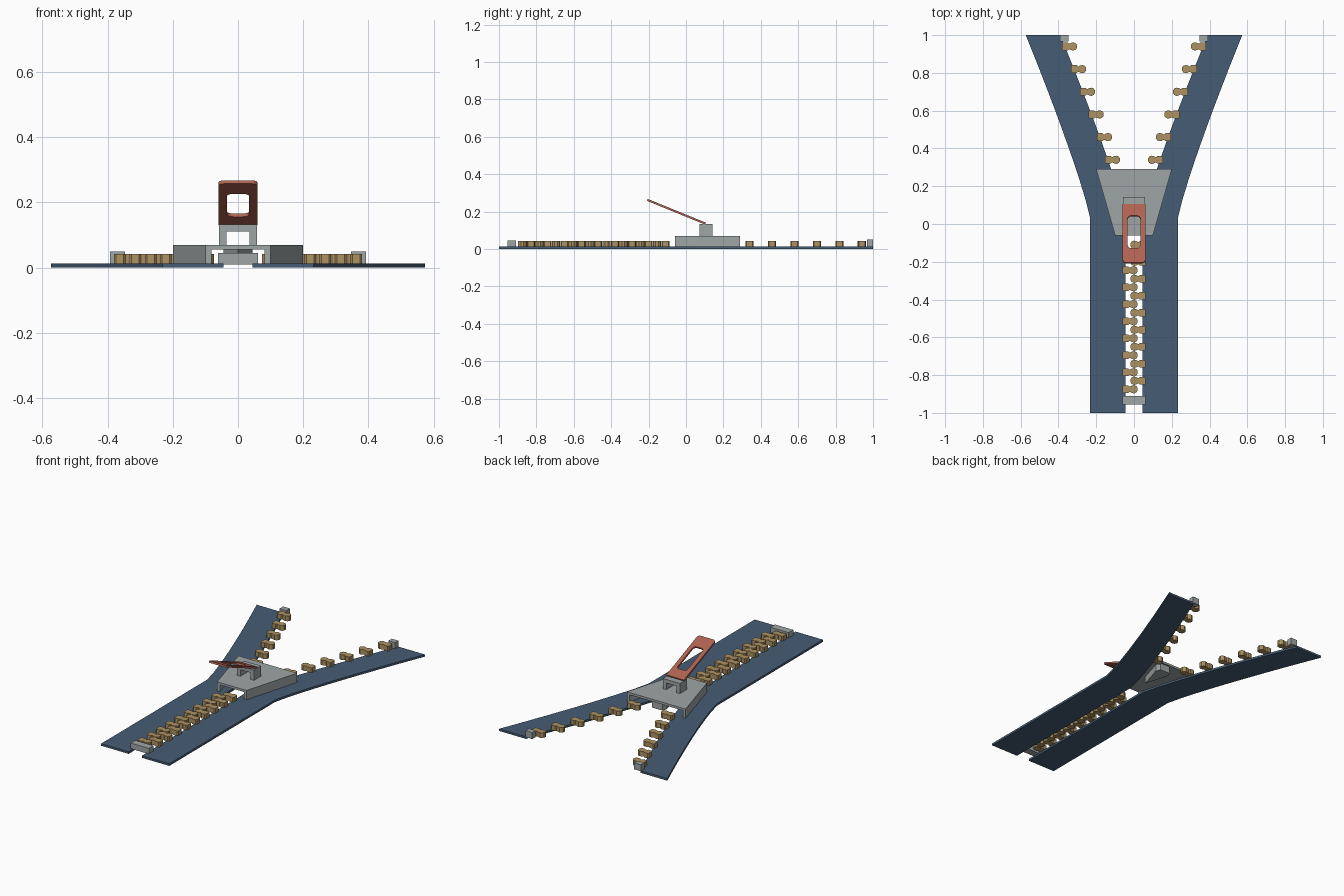
import bpy, bmesh, math
from mathutils import Matrix

cube = bpy.data.objects.get("Cube")
if cube:
    bpy.data.objects.remove(cube, do_unlink=True)


def material(name, rgb):
    m = bpy.data.materials.new(name)
    m.use_nodes = True
    m.diffuse_color = (*rgb, 1)
    bsdf = next(n for n in m.node_tree.nodes if n.type == 'BSDF_PRINCIPLED')
    bsdf.inputs["Base Color"].default_value = (*rgb, 1)
    return m


NAVY = material("navy fabric", (0.061, 0.109, 0.178))
GREY = material("grey metal", (0.345, 0.378, 0.378))
BRASS = material("brass", (0.413, 0.287, 0.122))
RED = material("red enamel", (0.434, 0.122, 0.082))


def finish(name, bm, mat):
    bmesh.ops.recalc_face_normals(bm, faces=bm.faces)
    mesh = bpy.data.meshes.new(name)
    bm.to_mesh(mesh)
    bm.free()
    mesh.materials.append(mat)
    obj = bpy.data.objects.new(name, mesh)
    bpy.context.collection.objects.link(obj)
    return obj


def extrude_up(bm, height):
    ext = bmesh.ops.extrude_face_region(bm, geom=bm.faces[:])
    verts = [g for g in ext["geom"] if isinstance(g, bmesh.types.BMVert)]
    bmesh.ops.translate(bm, verts=verts, vec=(0, 0, height))


def prism(name, points, z0, z1, mat):
    bm = bmesh.new()
    bm.faces.new([bm.verts.new((x, y, z0)) for x, y in points])
    extrude_up(bm, z1 - z0)
    return finish(name, bm, mat)


def box(name, x0, x1, y0, y1, z0, z1, mat):
    return prism(name, [(x0, y0), (x1, y0), (x1, y1), (x0, y1)], z0, z1, mat)


TAPE_TOP = 0.013
SPLIT = 0.03
SIDES = (("left", 1), ("right", -1))


def spread(y):
    """How far a tape has curved outward at y (0 to 1)."""
    return max(0, (y - SPLIT) / (1 - SPLIT)) ** 1.15


def inner_edge(y):
    return 0.045 + 0.345 * spread(y)


# Fabric tapes: straight below the slider, curving apart above it
for side, s in SIDES:
    bm = bmesh.new()
    rows = [-1] + [SPLIT + (1 - SPLIT) * i / 10 for i in range(11)]
    pairs = [(bm.verts.new((s * inner_edge(y), y, 0)),
              bm.verts.new((s * (0.232 + 0.341 * spread(y)), y, 0))) for y in rows]
    for (a, b), (c, d) in zip(pairs, pairs[1:]):
        bm.faces.new((a, b, d, c))
    extrude_up(bm, TAPE_TOP)
    finish(f"{side}_tape", bm, NAVY)


# Teeth: a clamped base, narrow neck and rounded head pointing inward
def tooth(name, s, y):
    e = inner_edge(y)
    half = [(0.015, 0.016), (0.009, 0.021), (-0.014, 0.021), (-0.02, 0.015), (-0.026, 0.015)]
    half += [(-0.043 + 0.022 * math.cos(math.radians(a)),
              0.022 * math.sin(math.radians(a))) for a in (60, 95, 130, 160)]
    outline = half + [(x, -w) for x, w in reversed(half)]
    prism(name, [(s * (e + x), y + w) for x, w in outline], TAPE_TOP - 0.002, 0.042, BRASS)


for side, s in SIDES:
    first = -0.83 if s > 0 else -0.875
    for i in range(9):
        tooth(f"{side}_closed_tooth_{i + 1}", s, first + 0.09 * i)
    for i in range(6):
        tooth(f"{side}_open_tooth_{i + 1}", s, 0.34 + 0.12 * i)

# Stops at the ends of the chain
box("bottom_stop", -0.062, 0.062, -0.955, -0.91, TAPE_TOP - 0.003, 0.045, GREY)
for side, s in SIDES:
    box(f"{side}_top_stop", s * 0.347, s * 0.393, 0.967, 1, TAPE_TOP - 0.003, 0.05, GREY)

# Slider: tapered top plate, flared side walls and a central divider
Y0, Y1, W0, W1 = -0.06, 0.29, 0.1, 0.2
prism("slider_plate", [(-W0, Y0), (W0, Y0), (W1, Y1), (-W1, Y1)], 0.056, 0.07, GREY)
for side, s in SIDES:
    prism(f"{side}_slider_wall", [(s * W0, Y0), (s * W1, Y1), (s * (W1 - 0.018), Y1),
                                  (s * (W0 - 0.018), Y0)], TAPE_TOP, 0.057, GREY)
prism("slider_divider", [(0, 0.1), (0.045, 0.25), (0.035, 0.28), (-0.035, 0.28),
                         (-0.045, 0.25)], TAPE_TOP, 0.057, GREY)

# Bridge that holds the pull tab
for side, s in SIDES:
    box(f"{side}_bridge_post", s * 0.035, s * 0.058, 0.073, 0.142, 0.069, 0.112, GREY)
box("bridge_bar", -0.058, 0.058, 0.073, 0.142, 0.111, 0.133, GREY)


# Pull tab: a slotted plate tilted up toward the front
def rounded(w, y0, y1, r_near, r_far, steps=4):
    pts = []
    corners = ((1, y0, 1, r_near, 0), (-1, y0, 1, r_near, 90),
               (-1, y1, -1, r_far, 180), (1, y1, -1, r_far, 270))
    for sx, y, sy, r, start in corners:
        for i in range(steps + 1):
            a = math.radians(start + 90 * i / steps)
            pts.append((sx * (w - r) + r * math.cos(a), y - sy * r + r * math.sin(a)))
    return pts


bm = bmesh.new()
LENGTH, THICK = 0.335, 0.011
rings = [[bm.verts.new((x, y, -THICK / 2)) for x, y in pts] for pts in (
    rounded(0.06, 0, -LENGTH, 0.003, 0.017), rounded(0.034, -0.067, -0.252, 0.018, 0.018))]
outer, inner = rings
n = len(outer)
for i in range(n):
    j = (i + 1) % n
    bm.faces.new((outer[i], outer[j], inner[j], inner[i]))
extrude_up(bm, THICK)
pull = finish("pull_tab", bm, RED)
pull.data.transform(Matrix.Translation((0, 0.104, 0.136))
                    @ Matrix.Rotation(-math.radians(22.2), 4, 'X'))
